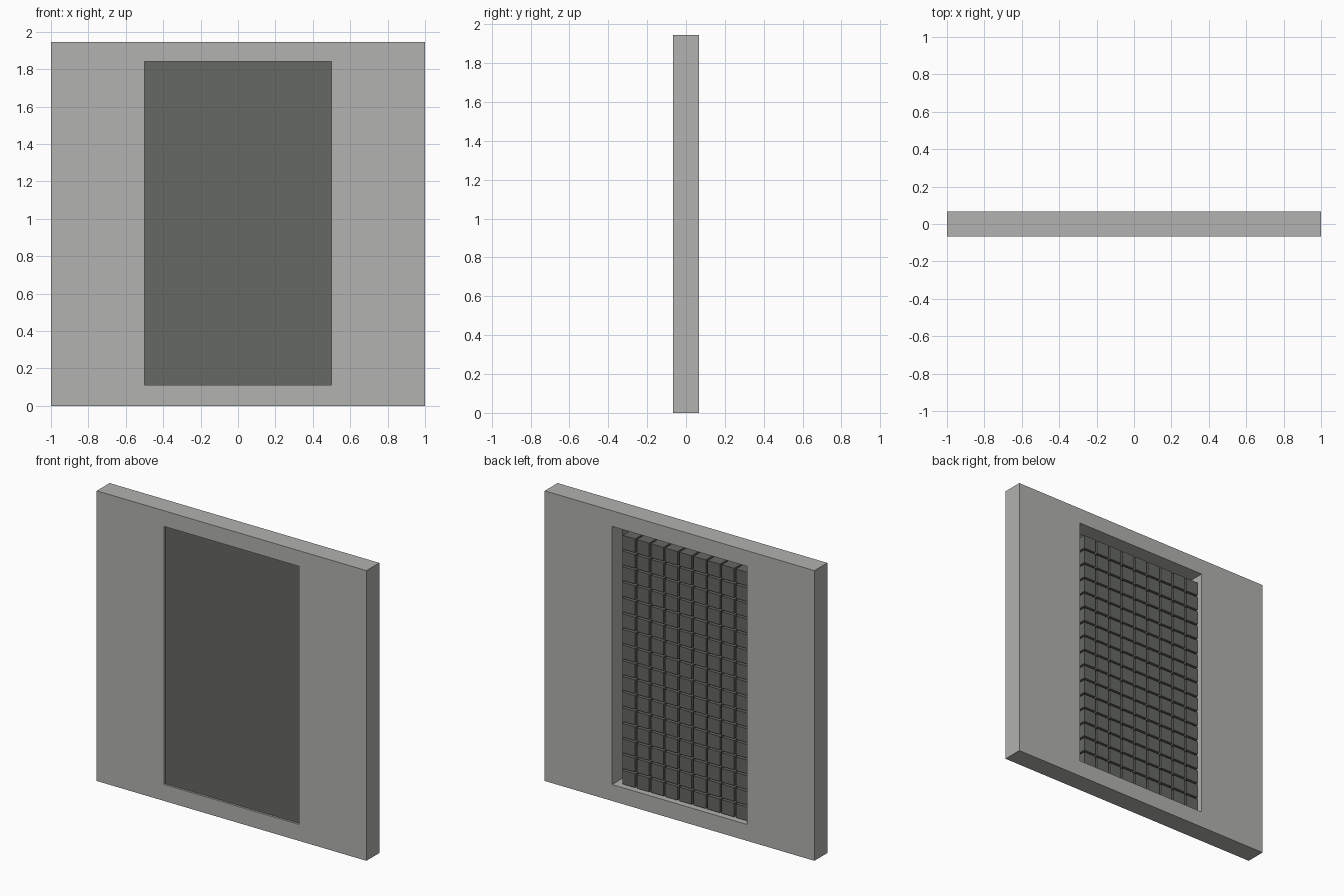
import bpy, bmesh
from mathutils import Vector

cube = bpy.data.objects.get("Cube")
if cube:
    bpy.data.objects.remove(cube, do_unlink=True)


def material(name, rgb):
    m = bpy.data.materials.new(name)
    m.use_nodes = True
    m.diffuse_color = (*rgb, 1)
    m.node_tree.nodes["Principled BSDF"].inputs["Base Color"].default_value = (*rgb, 1)
    return m


def finish(name, bm, mat):
    bmesh.ops.recalc_face_normals(bm, faces=bm.faces[:])
    mesh = bpy.data.meshes.new(name)
    bm.to_mesh(mesh)
    bm.free()
    mesh.materials.append(mat)
    ob = bpy.data.objects.new(name, mesh)
    bpy.context.collection.objects.link(ob)
    return ob


def box(name, lo, hi, mat):
    bm = bmesh.new()
    bmesh.ops.create_cube(bm, size=1)
    lo, hi = Vector(lo), Vector(hi)
    for v in bm.verts:
        v.co = [(lo[i] + hi[i]) / 2 + v.co[i] * (hi[i] - lo[i]) for i in range(3)]
    return finish(name, bm, mat)


light_grey = material("light_grey", (0.445, 0.445, 0.434))
dark_grey = material("dark_grey", (0.133, 0.138, 0.127))

HALF_DEPTH = 0.068
X0, X1, Z0, Z1 = -0.5, 0.5, 0.11, 1.84   # opening in the wall

# Wall with a rectangular opening: a ring of four quads, extruded
bm = bmesh.new()


def ring(x0, x1, z0, z1):
    return [bm.verts.new((x, -HALF_DEPTH, z))
            for x, z in ((x0, z0), (x1, z0), (x1, z1), (x0, z1))]


outer = ring(-1, 1, 0, 1.945)
inner = ring(X0, X1, Z0, Z1)
for i in range(4):
    j = (i + 1) % 4
    bm.faces.new((outer[i], outer[j], inner[j], inner[i]))
ext = bmesh.ops.extrude_face_region(bm, geom=bm.faces[:], use_keep_orig=True)
moved = [g for g in ext["geom"] if isinstance(g, bmesh.types.BMVert)]
bmesh.ops.translate(bm, verts=moved, vec=(0, 2 * HALF_DEPTH, 0))
finish("wall_frame", bm, light_grey)

# Flat screen set slightly back from the front
box("screen_panel", (X0, -0.054, Z0), (X1, -0.042, Z1), dark_grey)

# Grid of deep square blocks behind the screen
PITCH, GAP = 0.105, 0.013
block = box("rear_blocks", (-0.49, -0.043, 0.118),
            (-0.49 + PITCH - GAP, 0.04, 0.118 + PITCH - GAP), dark_grey)
for name, count, step in (("columns", 9, (PITCH, 0, 0)), ("rows", 16, (0, 0, PITCH))):
    arr = block.modifiers.new(name, "ARRAY")
    arr.count = count
    arr.use_relative_offset = False
    arr.use_constant_offset = True
    arr.constant_offset_displace = step
